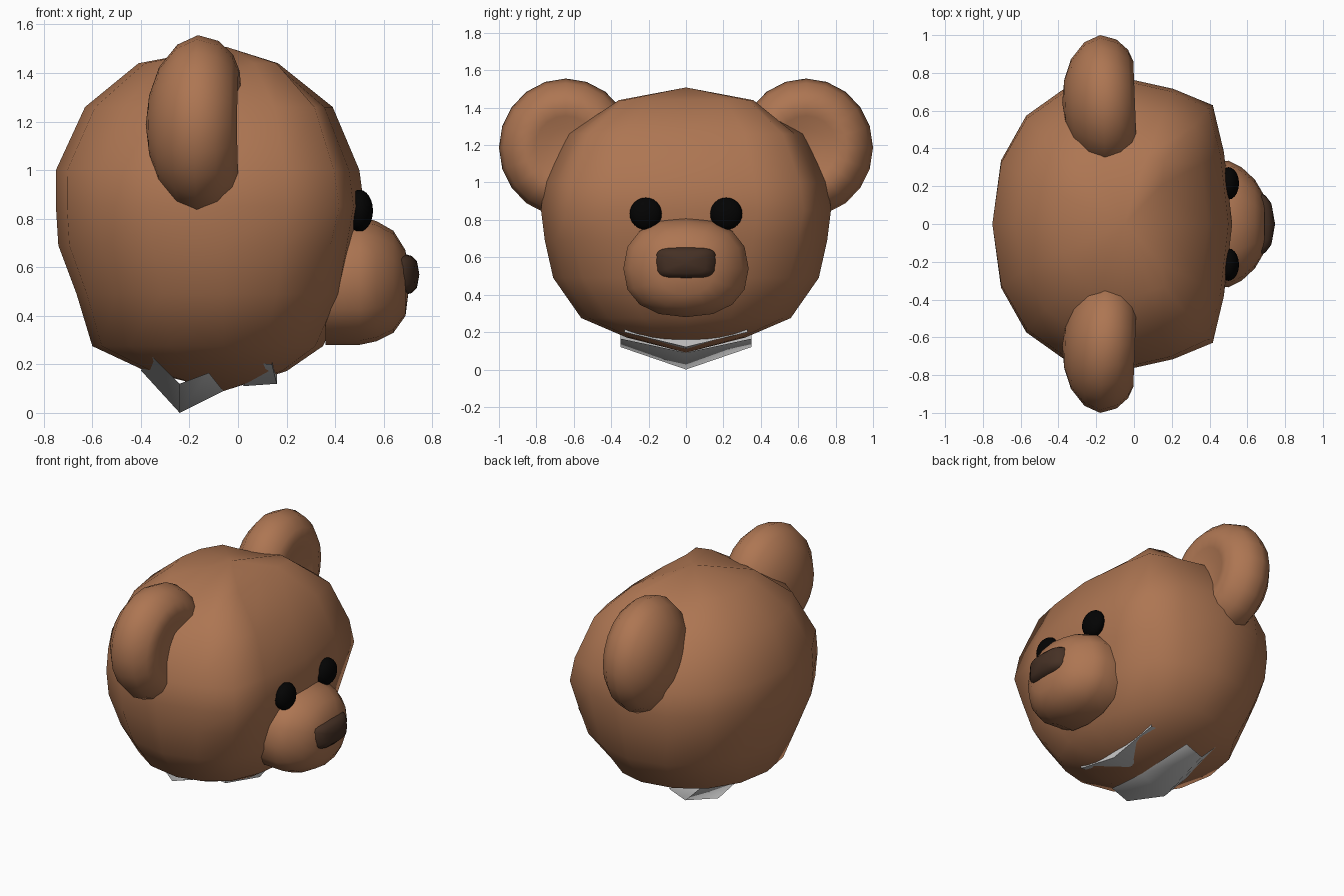
import bpy, math

if "Cube" in bpy.data.objects:
    bpy.data.objects.remove(bpy.data.objects["Cube"])

def material(name, rgb):
    m = bpy.data.materials.new(name)
    m.diffuse_color = (*rgb, 1)
    m.use_nodes = True
    m.node_tree.nodes["Principled BSDF"].inputs["Base Color"].default_value = m.diffuse_color
    return m

FUR = material("fur", (0.42, 0.18, 0.085))
NOSE = material("nose_brown", (0.06, 0.03, 0.018))
BLACK = material("black", (0.001, 0.001, 0.001))

def make(name, verts, faces, mat=None, angle=60):
    me = bpy.data.meshes.new(name)
    me.from_pydata(verts, [], faces)
    ob = bpy.data.objects.new(name, me)
    bpy.context.collection.objects.link(ob)
    if mat:
        me.materials.append(mat)
    bpy.ops.object.select_all(action='DESELECT')
    ob.select_set(True)
    bpy.context.view_layer.objects.active = ob
    bpy.ops.object.mode_set(mode='EDIT')
    bpy.ops.mesh.select_all(action='SELECT')
    bpy.ops.mesh.normals_make_consistent(inside=False)
    bpy.ops.object.mode_set(mode='OBJECT')
    bpy.ops.object.shade_smooth_by_angle(angle=math.radians(angle))
    return ob

def loft(name, rings, start, end, mat):
    """Skin equal-length rings and close both ends at poles."""
    n = len(rings[0])
    verts = [p for r in rings for p in r] + [start, end]
    faces = []
    for k in range(len(rings) - 1):
        for i in range(n):
            j = (i + 1) % n
            faces.append((k*n+i, k*n+j, (k+1)*n+j, (k+1)*n+i))
    last = (len(rings) - 1) * n
    for i in range(n):
        j = (i + 1) % n
        faces.append((j, i, len(verts) - 2))
        faces.append((last+i, last+j, len(verts) - 1))
    return make(name, verts, faces, mat)

def power(v, e):
    return math.copysign(abs(v) ** e, v)

def oval(i, n, e):
    """Point on a unit superellipse."""
    a = 2 * math.pi * i / n
    return power(math.cos(a), 2 / e), power(math.sin(a), 2 / e)

# Head: rings (z, back x, front x, half width, cheek corner amount, back squareness)
HEAD = [(0.172, -0.38, 0.20, 0.32, 0, 2.0), (0.275, -0.60, 0.35, 0.56, 0.3, 2.1),
        (0.49, -0.665, 0.45, 0.71, 0.7, 2.2), (0.69, -0.74, 0.49, 0.755, 0.9, 2.3),
        (0.85, -0.75, 0.52, 0.775, 1.1, 2.3), (1.0, -0.75, 0.50, 0.76, 1.0, 2.25),
        (1.26, -0.63, 0.39, 0.63, 1.2, 2.1), (1.44, -0.41, 0.165, 0.39, 2.5, 2.0)]
CHEEK = {1: (0, 0.10), 2: (0.105, 0.095), 3: (0.07, 0)}   # push beyond a circle
rings = []
for z, xb, xf, w, t, e in HEAD:
    c = -0.06
    ring = []
    for i in range(16):
        u, v = oval(i, 16, 2 if i < 4 or i > 12 else e)
        k = min(i, 16 - i)
        if k in CHEEK:
            u += t * CHEEK[k][0]
            v += math.copysign(min(t, 1.5) * CHEEK[k][1], v)
        dip = 0.04 if z > 1.4 and k in (4, 5) else 0     # hollow beside the ears
        ring.append((c + u * ((xf - c) if u > 0 else (c - xb)), w * v, z - dip))
    rings.append(ring)
loft("head", rings, (-0.06, 0, 0.09), (-0.05, 0, 1.508), FUR)

# Muzzle: rings along x (x, half width, bottom, top)
rings = []
for x, w, zb, zt in [(0.36, 0.32, 0.28, 0.80), (0.50, 0.335, 0.28, 0.81),
                     (0.57, 0.30, 0.295, 0.79), (0.64, 0.235, 0.33, 0.75),
                     (0.69, 0.15, 0.40, 0.67)]:
    ring = []
    for i in range(16):
        u, v = oval(i, 16, 2.3)
        ring.append((x, w * u, 0.54 + v * ((zt - 0.54) if v > 0 else (0.54 - zb))))
    rings.append(ring)
loft("muzzle", rings, (0.36, 0, 0.54), (0.705, 0, 0.52), FUR)

# Nose: rounded bar bent around the muzzle tip
rings = []
for x, s in [(0.65, 0.95), (0.685, 1.0), (0.715, 0.9), (0.737, 0.65)]:
    ring = []
    for i in range(20):
        u, v = oval(i, 20, 4)
        y = 0.167 * s * u
        ring.append((x - 0.8 * y * y, y, 0.57 + 0.085 * s * v))
    rings.append(ring)
loft("nose", rings, (0.65, 0, 0.57), (0.747, 0, 0.57), NOSE)

# Ears: turned, slightly dished profile (x, radius), inner edge leaning forward
EAR = [(-0.365, 0.12), (-0.325, 0.23), (-0.25, 0.32), (-0.165, 0.358),
       (-0.08, 0.335), (-0.02, 0.28), (0.005, 0.22), (-0.01, 0.165), (-0.03, 0.10)]
for side, tag in ((1, "left"), (-1, "right")):
    rings = []
    for x, r in EAR:
        ring = []
        for i in range(20):
            a = 2 * math.pi * i / 20
            dy = r * math.cos(a)
            ring.append((x - 0.04 * dy, side * (0.642 + dy), 1.187 + 1.03 * r * math.sin(a)))
        rings.append(ring)
    loft("ear_" + tag, rings, (-0.38, side * 0.642, 1.187),
         (-0.04, side * 0.642, 1.187), FUR)

# Eyes: flattened balls
for side, tag in ((1, "left"), (-1, "right")):
    bpy.ops.mesh.primitive_uv_sphere_add(segments=20, ring_count=12, radius=1,
                                         location=(0.50, side * 0.215, 0.833))
    eye = bpy.context.object
    eye.name = "eye_" + tag
    eye.scale = (0.056, 0.086, 0.086)
    eye.data.materials.append(BLACK)
    bpy.ops.object.shade_smooth()

# Grey neck pieces: keel-shaped strips under the head, mirrored across y
def keel(name, middle, edge, w):
    n = len(middle)
    verts = [(x, 0, z) for x, z in middle]
    for s in (-w, w):
        verts += [(x, s, z) for x, z in edge]
    faces = []
    for i in range(n - 1):
        faces.append((i, i + 1, n + i + 1, n + i))
        faces.append((i + 1, i, 2*n + i, 2*n + i + 1))
    make(name, verts, faces, None, 80)

keel("neck_back", [(-0.40, 0.175), (-0.24, 0.0), (-0.06, 0.09)],
     [(-0.36, 0.24), (-0.24, 0.12), (-0.12, 0.165)], 0.35)
keel("neck_front", [(0.02, 0.11), (0.16, 0.12), (0.16, 0.17)],
     [(0.09, 0.205), (0.14, 0.20), (0.14, 0.225)], 0.33)
